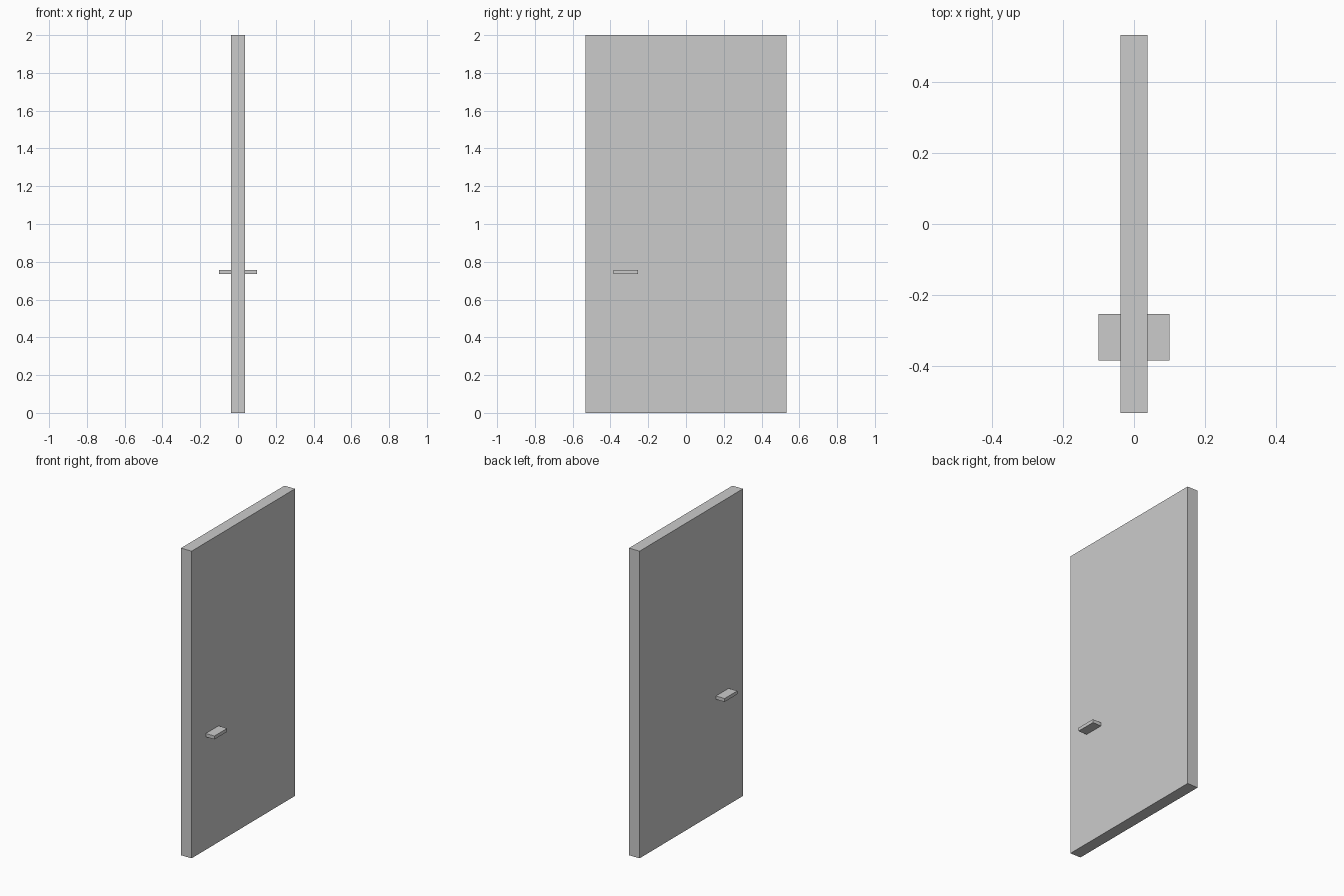
import bpy

if "Cube" in bpy.data.objects:
    bpy.data.objects.remove(bpy.data.objects["Cube"])


def box(name, x, y, z):
    """Box spanning the given (min, max) ranges."""
    spans = (x, y, z)
    bpy.ops.mesh.primitive_cube_add(size=1, location=[(a + b) / 2 for a, b in spans])
    obj = bpy.context.object
    obj.name = name
    obj.scale = [b - a for a, b in spans]
    bpy.ops.object.transform_apply(location=True, rotation=False, scale=True)
    return obj


# Door slab
box("door_panel", (-0.038, 0.038), (-0.532, 0.532), (0, 2))

# Flat handle, mirrored to the other face of the door
handle = box("door_handles", (0.037, 0.1), (-0.385, -0.254), (0.735, 0.757))
mirror = handle.modifiers.new("both_sides", 'MIRROR')
mirror.use_axis = (True, False, False)
